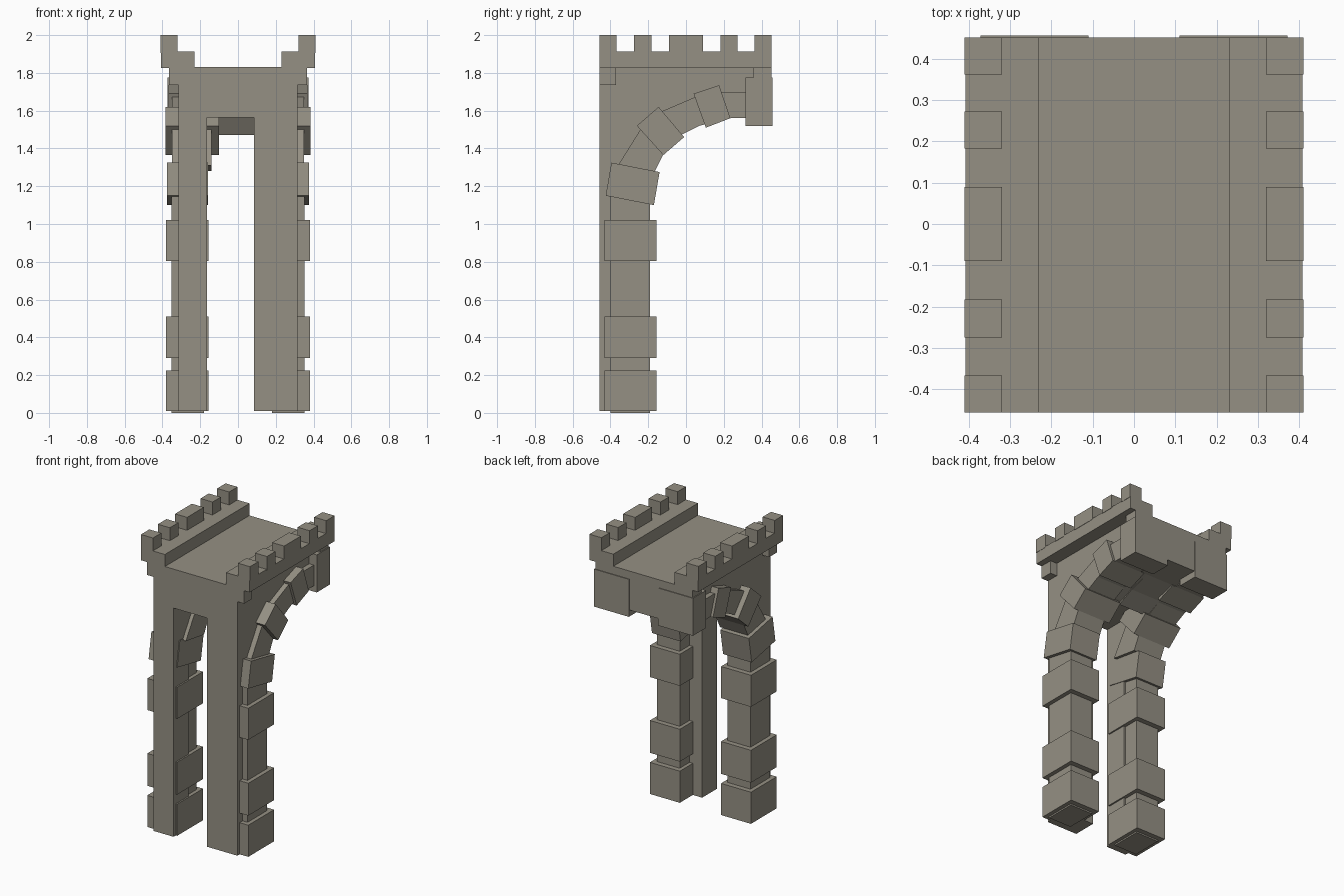
import bpy, bmesh

stone = bpy.data.materials.new("grey stone")
stone.diffuse_color = (0.30, 0.28, 0.23, 1)


def prism(name, pts, x0, x1):
    """Extrude a side (y, z) outline from x0 to x1."""
    bm = bmesh.new()
    face = bm.faces.new([bm.verts.new((x0, y, z)) for y, z in pts])
    ext = bmesh.ops.extrude_face_region(bm, geom=[face])
    moved = [v for v in ext["geom"] if isinstance(v, bmesh.types.BMVert)]
    bmesh.ops.translate(bm, verts=moved, vec=(x1 - x0, 0, 0))
    bmesh.ops.recalc_face_normals(bm, faces=bm.faces[:])
    me = bpy.data.meshes.new(name)
    bm.to_mesh(me)
    bm.free()
    me.materials.append(stone)
    ob = bpy.data.objects.new(name, me)
    bpy.context.collection.objects.link(ob)
    return ob


def box(name, x0, x1, y0, y1, z0, z1):
    return prism(name, [(y0, z0), (y1, z0), (y1, z1), (y0, z1)], x0, x1)


# Side walls: front leg flowing into the arch spandrel and deck
wall = [(-0.457, 0.01), (-0.295, 0.01), (-0.295, 1.22), (-0.22, 1.37),
        (-0.12, 1.46), (-0.02, 1.49), (0.08, 1.53), (0.23, 1.565),
        (0.452, 1.565), (0.452, 1.83), (-0.457, 1.83)]
prism("left_wall", wall, -0.315, -0.165)
prism("right_wall", wall, 0.085, 0.315)

# Deck and vault over the front opening
prism("deck_vault", [(-0.457, 1.565), (-0.10, 1.565), (-0.04, 1.47), (0.08, 1.525),
                     (0.23, 1.565), (0.452, 1.565), (0.452, 1.83), (-0.457, 1.83)],
      -0.165, 0.085)

# Tilted arch stones: outline, inner x, outer x
arch_stones = [
    ([(-0.395, 1.325), (-0.14, 1.275), (-0.17, 1.10), (-0.425, 1.15)], 0.16, 0.375),
    ([(-0.145, 1.62), (-0.01, 1.46), (-0.12, 1.365), (-0.26, 1.52)], 0.10, 0.385),
    ([(0.175, 1.735), (0.235, 1.56), (0.105, 1.51), (0.04, 1.69)], 0.115, 0.368),
]
ring = [(-0.36, 1.31), (-0.235, 1.51), (-0.12, 1.60), (0.055, 1.675), (0.20, 1.70),
        (0.35, 1.70), (0.35, 1.56), (0.23, 1.56), (0.07, 1.52), (-0.02, 1.475),
        (-0.12, 1.37), (-0.165, 1.28)]
merlons = [(-0.457, -0.367), (-0.275, -0.183), (-0.09, 0.09), (0.183, 0.272), (0.362, 0.452)]

for side, s in (("left", -1), ("right", 1)):
    # Pillar and its rough blocks
    box(side + "_pillar", s * 0.18, s * 0.352, -0.40, -0.19, 0, 1.25)
    for z0, z1 in ((0.01, 0.225), (0.29, 0.51), (0.805, 1.02)):
        box(side + "_pillar_block", s * 0.155, s * 0.38, -0.432, -0.155, z0, z1)
    # Arch ring, tilted stones and keystone
    prism(side + "_arch_ring", ring, s * 0.14, s * 0.35)
    for pts, a, b in arch_stones:
        prism(side + "_arch_stone", pts, s * a, s * b)
    box(side + "_keystone", s * 0.11, s * 0.372, 0.315, 0.457, 1.52, 1.775)
    # Parapet, merlons and corbels
    box(side + "_parapet", s * 0.23, s * 0.408, -0.457, 0.452, 1.825, 1.912)
    for y0, y1 in merlons:
        box(side + "_merlon", s * 0.32, s * 0.41, y0, y1, 1.905, 2.0)
    for y0, y1 in ((-0.457, -0.37), (0.358, 0.452)):
        box(side + "_corbel", s * 0.30, s * 0.366, y0, y1, 1.737, 1.83)
